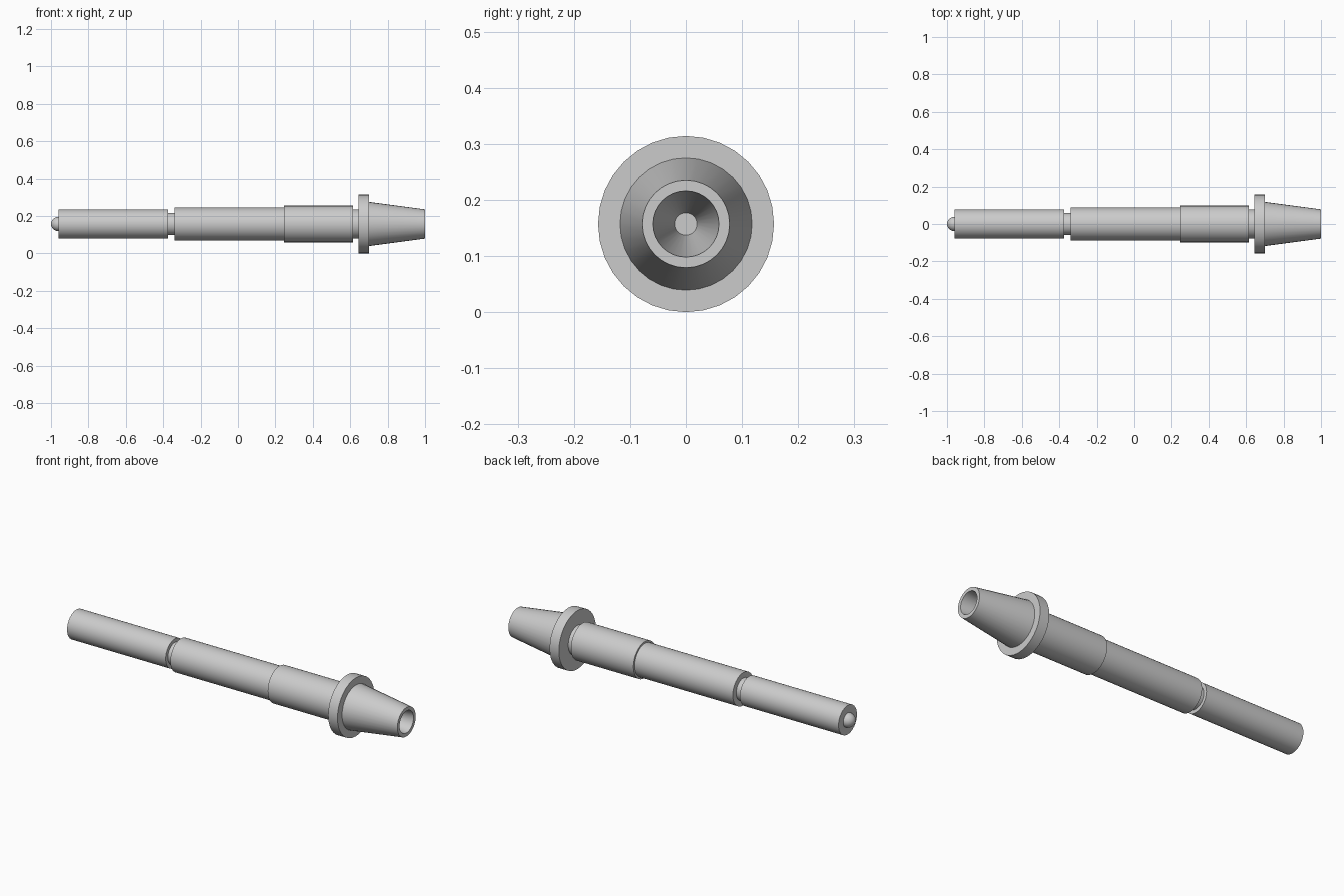
import bpy, bmesh, math

if "Cube" in bpy.data.objects:
    bpy.data.objects.remove(bpy.data.objects["Cube"])

SIDES = 32
AXIS_Z = 0.157


def turned(name, profile):
    """Revolve (x, radius) points around the long axis, faces pointing outward."""
    bm = bmesh.new()
    rings = []
    for x, r in profile:
        if r == 0:
            rings.append([bm.verts.new((x, 0, 0))] * SIDES)
        else:
            rings.append([bm.verts.new((x, r * math.cos(a), r * math.sin(a)))
                          for a in (2 * math.pi * i / SIDES for i in range(SIDES))])
    for a, b in zip(rings, rings[1:]):
        for i in range(SIDES):
            j = (i + 1) % SIDES
            corners = list(dict.fromkeys((a[i], a[j], b[j], b[i])))
            bm.faces.new(corners)
    mesh = bpy.data.meshes.new(name)
    bm.to_mesh(mesh)
    bm.free()
    obj = bpy.data.objects.new(name, mesh)
    obj.location.z = AXIS_Z
    bpy.context.collection.objects.link(obj)
    bpy.ops.object.select_all(action='DESELECT')
    obj.select_set(True)
    bpy.context.view_layer.objects.active = obj
    bpy.ops.object.shade_smooth_by_angle(angle=math.radians(30))
    return obj


# Rounded tip
tip = [(-0.96 - 0.04 * math.cos(t), 0.038 * math.sin(t))
       for t in (math.pi / 2 * i / 8 for i in range(9))]
turned("rounded_tip", tip)

# Slim front barrel and the groove behind it
turned("front_barrel", [(-0.96, 0.038), (-0.96, 0.078), (-0.375, 0.078), (-0.375, 0.059)])
turned("groove", [(-0.375, 0.059), (-0.34, 0.059)])

# Middle barrel and thicker grip
turned("middle_barrel", [(-0.34, 0.059), (-0.34, 0.088), (0.245, 0.088)])
turned("grip", [(0.245, 0.088), (0.245, 0.098), (0.615, 0.098), (0.615, 0.078)])

# Neck and flange
turned("neck", [(0.615, 0.078), (0.645, 0.078)])
turned("flange", [(0.645, 0.078), (0.645, 0.157), (0.70, 0.157), (0.70, 0.118)])

# Tapered socket with a conical bore and flat bottom
turned("tapered_socket", [(0.70, 0.118), (1.0, 0.078), (1.0, 0.059),
                          (0.70, 0.02), (0.70, 0)])
